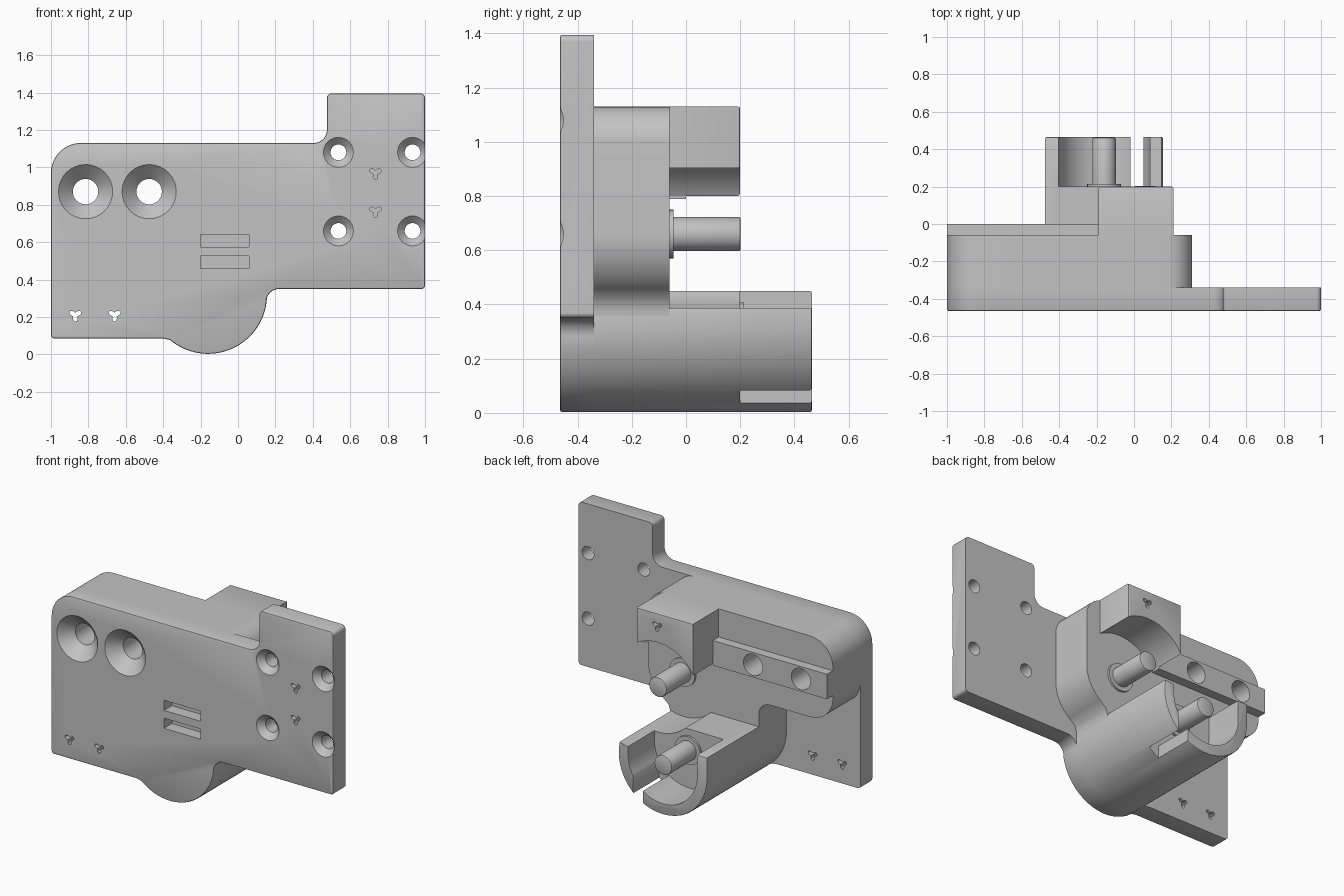
import bpy, bmesh, math
from mathutils import Vector

if "Cube" in bpy.data.objects:
    bpy.data.objects.remove(bpy.data.objects["Cube"], do_unlink=True)

grey = bpy.data.materials.new("plain_grey")
grey.use_nodes = True
COLOUR = (0.55, 0.55, 0.55, 1)
grey.diffuse_color = COLOUR
grey.node_tree.nodes["Principled BSDF"].inputs["Base Color"].default_value = COLOUR

FRONT, PLATE_BACK, BODY_BACK, STEP, BACK = -0.465, -0.34, -0.06, 0.2, 0.465
LOWER = (-0.16, 0.318)     # lower pin axis
UPPER = (0.06, 0.66)       # upper pin axis


def arc(centre, r, a0=0, a1=360, n=32):
    """Points on an arc in the xz plane; a full circle is left unclosed."""
    last = n if abs(a1 - a0) == 360 else n + 1
    angles = [math.radians(a0 + (a1 - a0) * i / n) for i in range(last)]
    return [(centre[0] + r * math.cos(a), centre[1] + r * math.sin(a)) for a in angles]


def rounded(points, n=10):
    """Outline in which points given as (x, z, radius) become fillets."""
    out = []
    for i, p in enumerate(points):
        if len(p) == 2:
            out.append(p)
            continue
        c = Vector(p[:2])
        u = (Vector(points[i - 1][:2]) - c).normalized()
        v = (Vector(points[(i + 1) % len(points)][:2]) - c).normalized()
        half = u.angle(v) / 2
        mid = c + (u + v).normalized() * p[2] / math.sin(half)
        start = c + u * p[2] / math.tan(half) - mid
        end = c + v * p[2] / math.tan(half) - mid
        for k in range(n + 1):
            d = start.lerp(end, k / n).normalized() * p[2]
            out.append(tuple(mid + d))
    return out


def rect(x0, x1, z0, z1):
    return [(x0, z0), (x1, z0), (x1, z1), (x0, z1)]


def prism(name, outline, y0, y1, far=None, bevel_y=None, width=0.008):
    """Solid between an outline at y0 and one at y1, with one softened rim."""
    bm = bmesh.new()
    a = [bm.verts.new((x, y0, z)) for x, z in outline]
    b = [bm.verts.new((x, y1, z)) for x, z in (far or outline)]
    bm.faces.new(a)
    bm.faces.new(b)
    for i in range(len(a)):
        j = (i + 1) % len(a)
        bm.faces.new((a[i], a[j], b[j], b[i]))
    bmesh.ops.recalc_face_normals(bm, faces=bm.faces)
    if bevel_y is not None:
        rim = [e for e in bm.edges if all(abs(v.co.y - bevel_y) < 1e-5 for v in e.verts)]
        bmesh.ops.bevel(bm, geom=rim, offset=width, segments=2, profile=0.5, affect='EDGES')
    mesh = bpy.data.meshes.new(name)
    bm.to_mesh(mesh)
    bm.free()
    mesh.materials.append(grey)
    ob = bpy.data.objects.new(name, mesh)
    bpy.context.scene.collection.objects.link(ob)
    return ob


def cut(ob, cutters):
    """Subtract each cutter and bake the result."""
    for c in cutters:
        c.hide_render = True
        m = ob.modifiers.new("cut", 'BOOLEAN')
        m.operation, m.solver, m.object = 'DIFFERENCE', 'EXACT', c
    bpy.context.view_layer.update()
    baked = bpy.data.meshes.new_from_object(ob.evaluated_get(bpy.context.evaluated_depsgraph_get()))
    ob.modifiers.clear()
    ob.data = baked


# Mounting plate
plate = prism("mounting_plate", rounded(
    [(-1, 0.085, 0.02), (-0.4, 0.085)] + arc(LOWER, 0.315, 230, 350)
    + [(0.155, 0.35, 0.07), (1, 0.35, 0.02), (1, 1.395, 0.025), (0.475, 1.395, 0.025),
       (0.475, 1.13, 0.07), (-1, 1.13, 0.16)]), FRONT, PLATE_BACK, bevel_y=FRONT)

# Thick body behind the plate
body = prism("body", rounded(
    [(-1, 1.13, 0.16), (0.31, 1.13, 0.13)] + arc(UPPER, 0.25, 0, -55)
    + [(0.165, 0.42), (0.152, 0.38), (0.153, 0.33), (-0.475, 0.32),
       (-0.475, 0.61, 0.08), (-1, 0.61, 0.16)]), PLATE_BACK, BODY_BACK)

# Lower barrel, upper block and rail
barrel = prism("lower_barrel", arc(LOWER, 0.315, 180, 385, 56) + [(-0.475, 0.45)],
               PLATE_BACK, BACK, bevel_y=BACK)
block = prism("upper_block", rect(-0.19, 0.21, 0.7, 1.13), BODY_BACK, STEP, bevel_y=STEP)
rail = prism("rail", rect(-1, -0.19, 0.79, 0.95), BODY_BACK, 0)

# Pins with their shoulders
pins = []
for label, axis, y0 in (("lower", LOWER, STEP), ("upper", UPPER, BODY_BACK)):
    pins.append(prism(label + "_pin_shoulder", arc(axis, 0.09), y0, y0 + 0.014))
    pins.append(prism(label + "_pin", arc(axis, 0.063), y0, y0 + 0.262, bevel_y=y0 + 0.262))

# Cutters: countersunk screw holes
def countersunk(x, z, r, big):
    reach = big - r
    return [prism("cutter", arc((x, z), r), -0.6, 0.1),
            prism("cutter", arc((x, z), big + 0.02), FRONT - 0.02, FRONT + reach,
                  far=arc((x, z), r))]

large = [c for x in (-0.815, -0.475) for c in countersunk(x, 0.87, 0.068, 0.145)]
small = [c for x in (0.537, 0.933) for z in (0.66, 1.08)
         for c in countersunk(x, z, 0.042, 0.08)]


# Cutters: three-lobed pilot holes
def lobed(x, z, y0, y1):
    pts = []
    for i in range(30):
        a = math.tau * i / 30
        r = 0.024 + 0.011 * math.cos(3 * a - math.pi / 2)
        pts.append((x + r * math.cos(a), z + r * math.sin(a)))
    return prism("cutter", pts, y0, y1)

pilots = [lobed(x, 0.21, -0.6, 0) for x in (-0.87, -0.66)]
pilots += [lobed(0.735, z, -0.6, -0.37) for z in (0.765, 0.97)]
block_pilot = lobed(0.065, 1.05, 0.08, 0.3)

# Cutters: front slots, wheel clearance, barrel recess and barrel slot
slots = [prism("cutter", rect(-0.2, 0.06, z, z + 0.065), -0.6, FRONT + 0.08)
         for z in (0.46, 0.575)]
clearance = prism("cutter", arc(UPPER, 0.287, n=64), BODY_BACK, 0.6)
recess = prism("cutter", arc(LOWER, 0.245, 180, 360, 40) + [(0.085, 0.7), (-0.405, 0.7)],
               STEP, 0.6)
notch = prism("cutter", rect(-0.02, 0.05, -0.1, 0.3), STEP, 0.6)

cut(plate, large + small + pilots + slots)
cut(body, large)
cut(rail, large)
cut(barrel, [clearance, recess, notch])
cut(block, [clearance, block_pilot])
# Block foot stops level with the clearance edge
cut(block, [prism("cutter", rect(-0.4, 0.4, 0.5, 0.798), -0.2, 0.4)])

for ob in [o for o in bpy.data.objects if o.name.startswith("cutter")]:
    bpy.data.objects.remove(ob, do_unlink=True)

# Smooth shading with sharp edges kept
bpy.ops.object.select_all(action='DESELECT')
for ob in [plate, body, barrel, block, rail] + pins:
    ob.select_set(True)
bpy.context.view_layer.objects.active = plate
bpy.ops.object.shade_smooth_by_angle(angle=math.radians(30))
